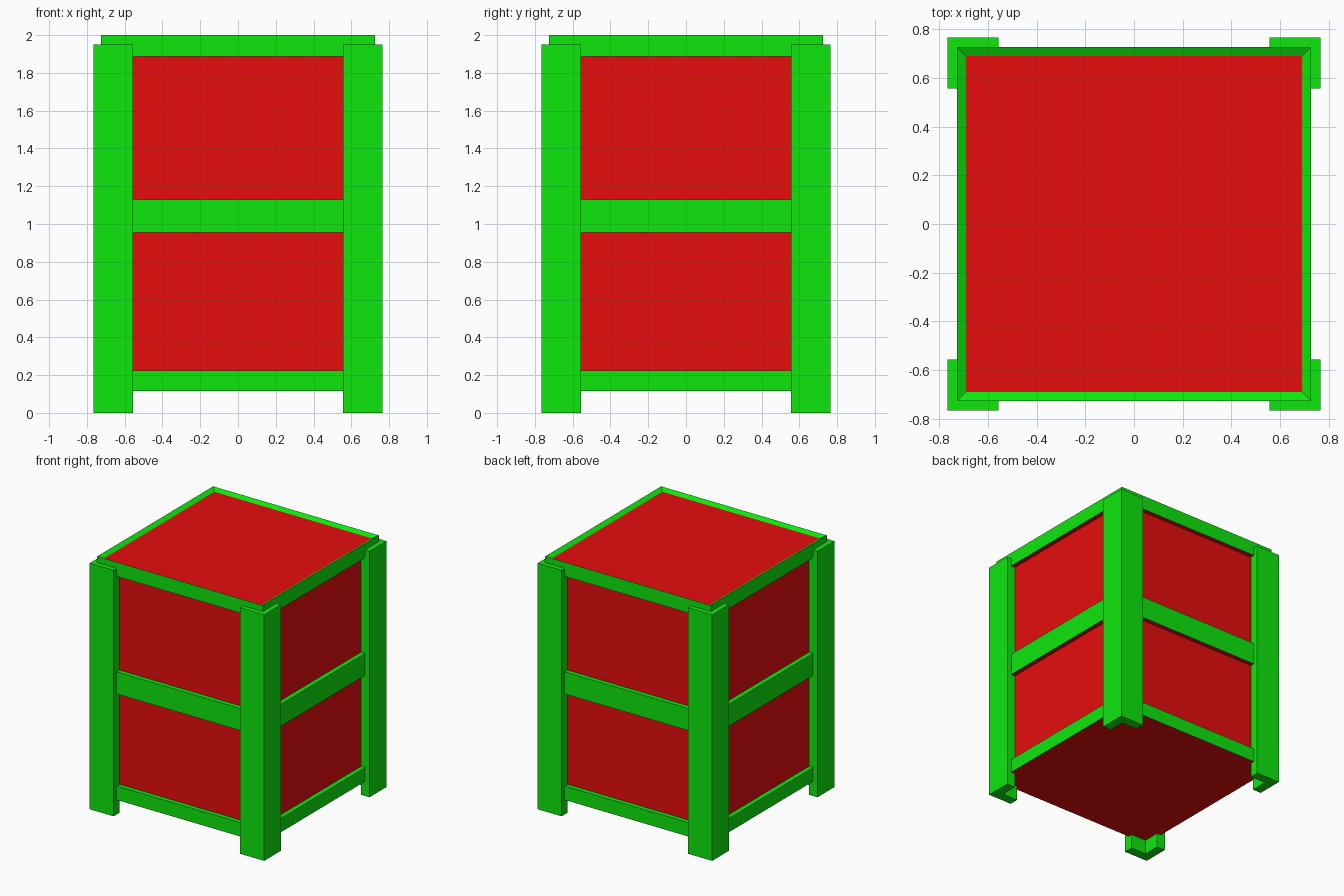
import bpy
import bmesh

if "Cube" in bpy.data.objects:
    bpy.data.objects.remove(bpy.data.objects["Cube"], do_unlink=True)


def make_material(name, color):
    mat = bpy.data.materials.new(name)
    mat.use_nodes = True
    mat.diffuse_color = color
    mat.node_tree.nodes["Principled BSDF"].inputs["Base Color"].default_value = color
    return mat


GREEN = make_material("green frame", (0.8 * 0.005, 0.8, 0.8 * 0.005, 1))
RED = make_material("red panel", (0.8, 0.8 * 0.005, 0.8 * 0.005, 1))

CORE, RAIL, LEG_OUT, LEG_IN = 0.69, 0.726, 0.765, 0.555
BASE, RIM_DIP = 0.115, 1.98


def finish(bm, name, *mats):
    mesh = bpy.data.meshes.new(name)
    bm.to_mesh(mesh)
    bm.free()
    for mat in mats:
        mesh.materials.append(mat)
    obj = bpy.data.objects.new(name, mesh)
    bpy.context.collection.objects.link(obj)
    return obj


def square_ring(bm, half, z):
    return [bm.verts.new((sx * half, sy * half, z))
            for sx, sy in ((-1, -1), (1, -1), (1, 1), (-1, 1))]


def rail(name, low, high, inner_high):
    """Band around the core, with a red underside."""
    bm = bmesh.new()
    profile = [(CORE, low), (RAIL, low), (RAIL, high), (CORE, inner_high)]
    rings = [square_ring(bm, h, z) for h, z in profile]
    for a, b in zip(rings, rings[1:]):
        for i in range(4):
            j = (i + 1) % 4
            face = bm.faces.new((a[i], a[j], b[j], b[i]))
            face.normal_update()
            face.material_index = 1 if face.normal.z < -0.5 else 0
    return finish(bm, name, GREEN, RED)


def corner_leg(name, sx, sy):
    """L-shaped post wrapped around one corner."""
    bm = bmesh.new()
    outline = [(LEG_OUT, LEG_OUT), (LEG_IN, LEG_OUT), (LEG_IN, CORE),
               (CORE, CORE), (CORE, LEG_IN), (LEG_OUT, LEG_IN)]
    base = bm.faces.new([bm.verts.new((sx * x, sy * y, 0)) for x, y in outline])
    up = bmesh.ops.extrude_face_region(bm, geom=[base], use_keep_orig=True)
    for v in up["geom"]:
        if isinstance(v, bmesh.types.BMVert):
            v.co.z = 1.95
    bmesh.ops.recalc_face_normals(bm, faces=bm.faces)
    return finish(bm, name, GREEN)


# Red core box
bm = bmesh.new()
low, high = square_ring(bm, CORE, BASE), square_ring(bm, CORE, RIM_DIP)
bm.faces.new(low[::-1])
bm.faces.new(high)
for i in range(4):
    j = (i + 1) % 4
    bm.faces.new((low[i], low[j], high[j], high[i]))
finish(bm, "panel_box", RED)

# Horizontal rails; the top one slopes inward to the lid panel
rail("bottom_rail", BASE, 0.225, 0.225)
rail("middle_rail", 0.955, 1.13, 1.13)
rail("top_rail", 1.887, 2.0, RIM_DIP)

# Corner legs
for sx, side in ((1, "left"), (-1, "right")):
    for sy, end in ((-1, "front"), (1, "back")):
        corner_leg(f"{end}_{side}_leg", sx, sy)
